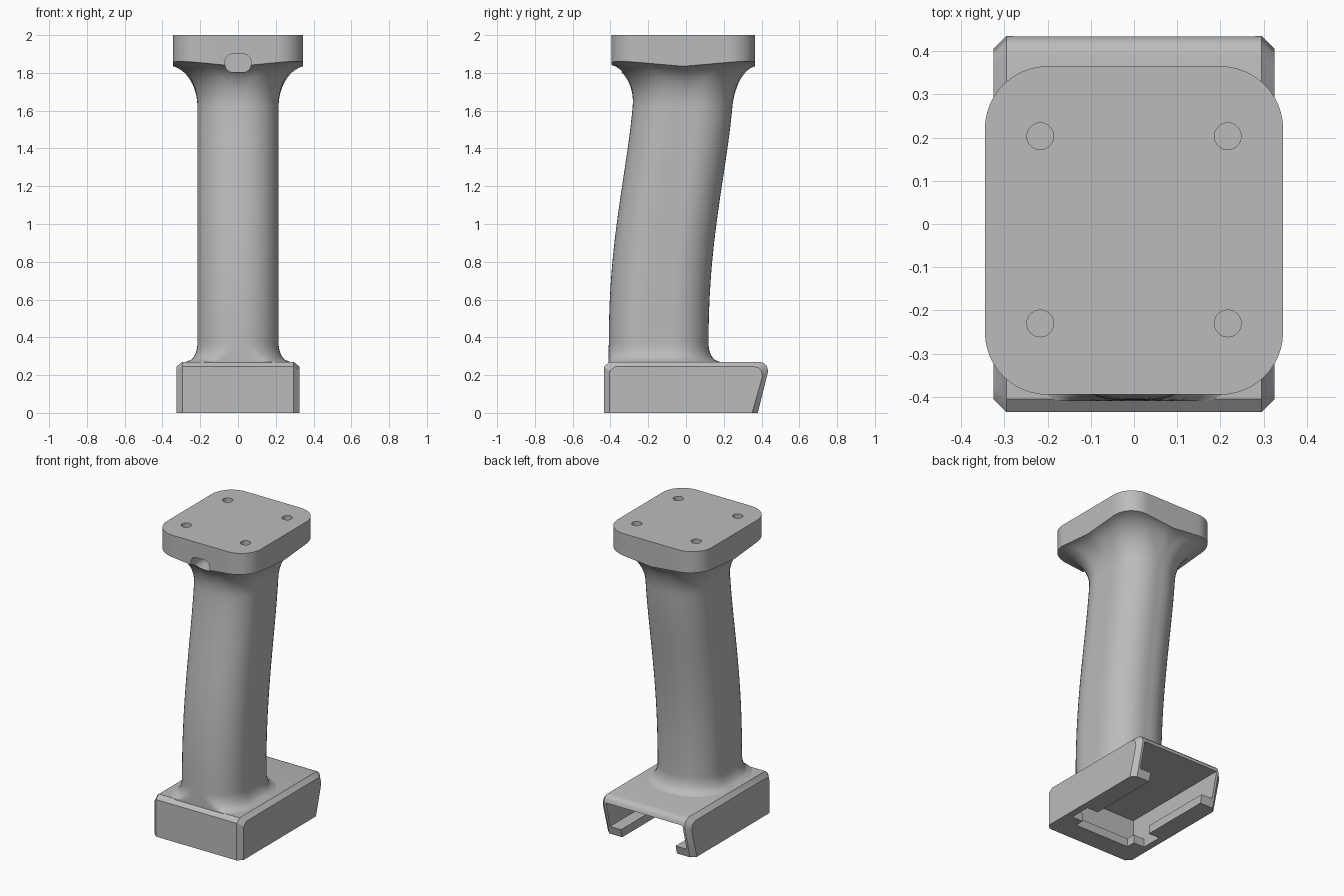
import bpy, bmesh, math
from mathutils import Vector, Matrix

cube = bpy.data.objects.get("Cube")
if cube:
    bpy.data.objects.remove(cube, do_unlink=True)

grey = bpy.data.materials.new("plain_grey")
grey.use_nodes = True
COLOUR = (0.5, 0.5, 0.5, 1)
grey.diffuse_color = COLOUR
grey.node_tree.nodes["Principled BSDF"].inputs["Base Color"].default_value = COLOUR


def finish(name, bm):
    bmesh.ops.recalc_face_normals(bm, faces=bm.faces)
    mesh = bpy.data.meshes.new(name)
    bm.to_mesh(mesh)
    bm.free()
    mesh.materials.append(grey)
    obj = bpy.data.objects.new(name, mesh)
    bpy.context.collection.objects.link(obj)
    return obj


def loft(name, rings):
    """Skin a list of equal closed rings and cap both ends."""
    bm = bmesh.new()
    loops = [[bm.verts.new(p) for p in ring] for ring in rings]
    n = len(loops[0])
    for a, b in zip(loops, loops[1:]):
        for i in range(n):
            j = (i + 1) % n
            bm.faces.new((a[i], a[j], b[j], b[i]))
    bm.faces.new(loops[0])
    bm.faces.new(loops[-1])
    return finish(name, bm)


def rounded_rect(hx, hy, r, arc=12, side=8):
    """Rounded rectangle outline, with extra points along its straight sides."""
    pts = []
    corners = [(1, 1), (-1, 1), (-1, -1), (1, -1)]
    for k, (sx, sy) in enumerate(corners):
        c = Vector((sx * (hx - r), sy * (hy - r)))
        for i in range(arc + 1):
            a = math.pi / 2 * (k + i / arc)
            pts.append(c + r * Vector((math.cos(a), math.sin(a))))
        nx, ny = corners[(k + 1) % 4]
        a = math.pi / 2 * (k + 1)
        end = Vector((nx * (hx - r), ny * (hy - r))) + r * Vector((math.cos(a), math.sin(a)))
        start = pts[-1].copy()
        pts += [start.lerp(end, i / side) for i in range(1, side)]
    return pts


def box(name, x0, x1, y0, y1, z0, z1):
    bm = bmesh.new()
    bmesh.ops.create_cube(bm, size=1)
    for v in bm.verts:
        v.co = ((x0, x1)[v.co.x > 0], (y0, y1)[v.co.y > 0], (z0, z1)[v.co.z > 0])
    return finish(name, bm)


def cut(target, cutters):
    bpy.context.view_layer.objects.active = target
    for c in cutters:
        c.hide_render = True
        mod = target.modifiers.new("cut", "BOOLEAN")
        mod.operation = "DIFFERENCE"
        mod.solver = "EXACT"
        mod.object = c
        bpy.ops.object.modifier_apply(modifier=mod.name)
        bpy.data.objects.remove(c, do_unlink=True)


def smooth(obj):
    bpy.ops.object.select_all(action="DESELECT")
    obj.select_set(True)
    bpy.context.view_layer.objects.active = obj
    bpy.ops.object.shade_smooth_by_angle(angle=math.radians(32))


# Curved grip, flaring into the base below and the mounting plate above
GRIP_X, GRIP_Y, GRIP_R = 0.215, 0.264, 0.19
PLATE_X, PLATE_Y, PLATE_R = 0.345, 0.38, 0.145
PLATE_MID = -0.015
FLARE_START, FLARE_END = 1.62, 1.835


def lean(z):
    t = min(max((z - 0.3) / 1.5, 0), 1) ** 1.3
    return -0.145 + 0.135 * t * t * (3 - 2 * t)


rings = []
heights = [0.25] + [0.27 + 0.1 * i / 8 for i in range(9)]
heights += [0.37 + (FLARE_START - 0.37) * i / 24 for i in range(1, 25)]
for z in heights:
    u = min(max((z - 0.27) / 0.1, 0), 1)
    e = 0.06 * (1 - math.sqrt(1 - (1 - u) ** 2))
    rings.append([(p.x, max(p.y + lean(z), -0.409), z)
                  for p in rounded_rect(GRIP_X + e, GRIP_Y + e, GRIP_R + e)])

inner = rounded_rect(GRIP_X, GRIP_Y, GRIP_R)
outer = rounded_rect(PLATE_X, PLATE_Y, PLATE_R)
top_angle = math.radians(80)
for i in range(1, 15):
    a = top_angle * i / 14
    f = (1 - math.cos(a)) / (1 - math.cos(top_angle))
    h = math.sin(a) / math.sin(top_angle)
    ring = []
    for p, q in zip(inner, outer):
        corner = abs(q.x * q.y) / (PLATE_X * PLATE_Y)
        z = FLARE_START + h * (FLARE_END - FLARE_START + 0.033 * corner)
        mid = lean(z) * (1 - f) + PLATE_MID * f
        xy = p.lerp(q, f)
        ring.append((xy.x, xy.y + mid, z))
    rings.append(ring)
rings.append([(q.x, q.y + PLATE_MID, 2) for q in outer])
grip = loft("grip_and_plate", rings)

# Four screw holes and the cable slot
cutters = []
for x in (-0.217, 0.217):
    for y in (-0.23, 0.203):
        bm = bmesh.new()
        bmesh.ops.create_cone(bm, cap_ends=True, segments=32, radius1=0.031, radius2=0.031,
                              depth=0.2, matrix=Matrix.Translation((x, y, 2)))
        cutters.append(finish("screw_hole", bm))
slot = rounded_rect(0.068, 0.048, 0.04, 8, 2)
cutters.append(loft("cable_slot", [[(p.x, y, 1.852 + p.y) for p in slot] for y in (-0.6, -0.25)]))
cut(grip, cutters)
smooth(grip)

# Base shoe: side profile lofted across, with chamfered edges
profile = [(-0.435, 0), (-0.435, 0.245), (-0.405, 0.27), (0.39, 0.27),
           (0.413, 0.264), (0.428, 0.249), (0.435, 0.22), (0.38, 0)]


def shrink(y, z):
    return (y + (0.03 if y < 0 else -0.03), z - 0.025 if z > 0.1 else z)


small = [shrink(*p) for p in profile]
stations = [(-0.325, small), (-0.295, profile), (0.295, profile), (0.325, small)]
base = loft("base_shoe", [[(x, y, z) for y, z in prof] for x, prof in stations])

# Hollow channel open at the back, with bottom rails and a notch in each
cut(base, [
    box("channel", -0.28, 0.28, -0.34, 0.7, 0.055, 0.225),
    box("bottom_opening", -0.2, 0.2, -0.3, 0.7, -0.1, 0.1),
    box("rail_notch", -0.28, 0.28, -0.24, -0.1, -0.1, 0.1),
])
smooth(base)
